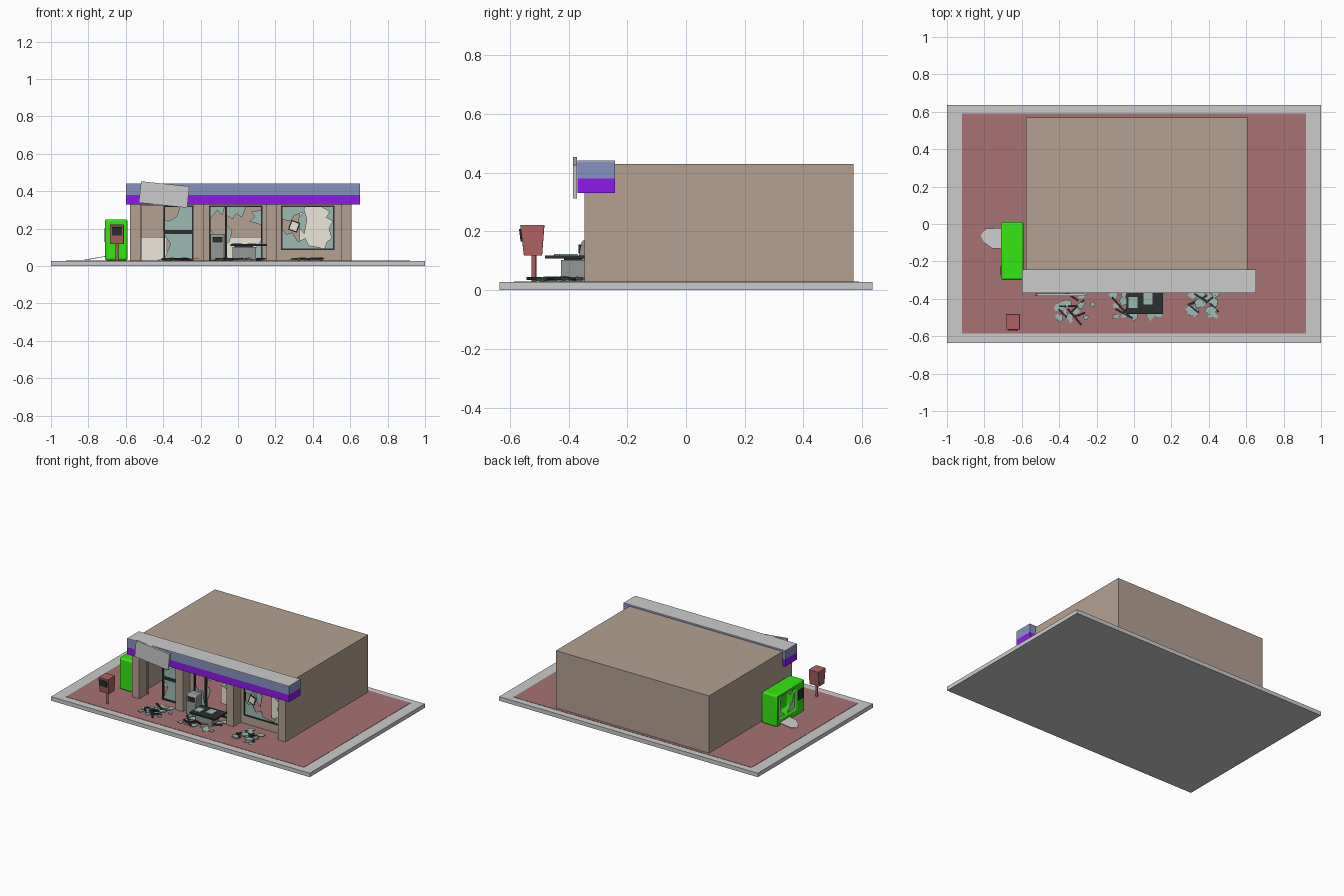
import bpy, bmesh, math, random
from mathutils import Vector, Matrix

if "Cube" in bpy.data.objects:
    bpy.data.objects.remove(bpy.data.objects["Cube"])
random.seed(7)

def mat(name, r, g, b):
    m = bpy.data.materials.new(name)
    m.diffuse_color = (r, g, b, 1)
    m.use_nodes = True
    m.node_tree.nodes["Principled BSDF"].inputs["Base Color"].default_value = m.diffuse_color
    return m

BROWN = mat("tan_wall", .46, .355, .285)
RED = mat("red_paving", .38, .17, .17)
BOX_RED = mat("red_paint", .42, .12, .12)
BLUE = mat("blue_band", .24, .29, .52)
PURPLE = mat("purple_band", .27, .01, .80)
GREEN = mat("green_paint", .035, .80, .006)
GLASS = mat("teal_glass", .34, .50, .45)
DARK = mat("dark_metal", .025, .03, .03)
CREAM = mat("cream_counter", .85, .80, .70)
STEEL = mat("grey_metal", .30, .31, .31)

def finish(name, bm, m=None, smooth=False, bevel=0):
    bmesh.ops.recalc_face_normals(bm, faces=bm.faces[:])
    me = bpy.data.meshes.new(name)
    bm.to_mesh(me)
    bm.free()
    ob = bpy.data.objects.new(name, me)
    bpy.context.collection.objects.link(ob)
    if m:
        me.materials.append(m)
    if bevel:
        b = ob.modifiers.new("bevel", 'BEVEL')
        b.width, b.segments, b.limit_method = bevel, 3, 'ANGLE'
    if smooth:
        bpy.context.view_layer.objects.active = ob
        ob.select_set(True)
        bpy.ops.object.shade_smooth_by_angle(angle=math.radians(50))
        ob.select_set(False)
    return ob

def add_box(bm, x0, x1, y0, y1, z0, z1, rot=None):
    c = Vector(((x0 + x1) / 2, (y0 + y1) / 2, (z0 + z1) / 2))
    M = Matrix.Translation(c) @ (rot or Matrix()) @ Matrix.Diagonal((x1 - x0, y1 - y0, z1 - z0, 1))
    return bmesh.ops.create_cube(bm, size=1, matrix=M)

def boxes(name, m, *dims, rot=None):
    bm = bmesh.new()
    for d in dims:
        add_box(bm, *d, rot=rot)
    return finish(name, bm, m)

def plate(bm, pts, offset):
    """Extruded polygon from 3D points."""
    f = bm.faces.new([bm.verts.new(p) for p in pts])
    r = bmesh.ops.extrude_face_region(bm, geom=[f], use_keep_orig=True)
    bmesh.ops.translate(bm, vec=offset, verts=[v for v in r['geom'] if isinstance(v, bmesh.types.BMVert)])

# ground
F = .03
boxes("pavement_slab", None, (-1, 1, -.635, .635, 0, .028))
boxes("red_forecourt", RED, (-.92, .92, -.585, .59, .02, F))

# building shell with front openings
boxes("building_shell", BROWN,
      (.592, .607, -.265, .57, F, .43), (-.577, -.562, -.265, .57, F, .43),
      (-.562, .592, .555, .57, F, .43), (-.562, .592, -.265, .555, .415, .43))
W = (-.265, -.25)
boxes("front_wall", BROWN, (-.562, .592, *W, .325, .415), (-.562, -.515, *W, F, .325),
      (-.24, -.155, *W, F, .325), (.13, .23, *W, F, .325), (.515, .592, *W, F, .325),
      (.23, .515, *W, F, .085))
boxes("front_pillars", BROWN, *[(x, x + .055, -.345, -.265, F, .425) for x in (-.577, -.24, .152, .552)])

# fascia and slipped sign board
boxes("fascia_purple", PURPLE, (-.598, .652, -.37, -.242, .33, .38))
boxes("fascia_blue", BLUE, (-.598, .652, -.37, -.242, .38, .438))
boxes("fascia_cap", None, (-.598, .652, -.37, -.242, .438, .442))
boxes("loose_sign_panel", None, (-.525, -.265, -.385, -.371, .325, .44), rot=Matrix.Rotation(math.radians(6), 4, 'Y'))

# interior
boxes("shop_counter", CREAM, (-.515, -.38, -.1, 0, F, .155), (-.06, .13, -.1, 0, F, .155))
boxes("tall_shelf", CREAM, (.33, .55, -.1, 0, F, .36))

# door and window frames
def frame(name, x0, x1, z0, z1, extra=(), t=.008):
    y = (-.268, -.252)
    boxes(name, DARK, (x0, x0 + t, *y, z0, z1), (x1 - t, x1, *y, z0, z1),
          (x0, x1, *y, z1 - t, z1), (x0, x1, *y, z0, z0 + t), *[(a, b, *y, c, d) for a, b, c, d in extra])
frame("door_frame", -.398, -.238, F, .325, [(-.398, -.238, .172, .192)])
frame("middle_window_frame", -.155, .13, F, .325, [(-.07, -.058, F, .325)])
frame("right_window_frame", .23, .515, .085, .325)

# broken panes: jagged polygons still in the frames
def panes(name, *polys):
    bm = bmesh.new()
    for p in polys:
        plate(bm, [(x, -.262, z) for x, z in p], (0, .004, 0))
    finish(name, bm, GLASS)
panes("door_glass",
      [(-.395, .035), (-.24, .035), (-.24, .18), (-.4, .18), (-.36, .12)],
      [(-.4, .185), (-.24, .185), (-.24, .32), (-.31, .32), (-.325, .27), (-.35, .25), (-.375, .24), (-.4, .25)])
panes("middle_window_glass",
      [(-.15, .32), (-.07, .32), (-.085, .27), (-.11, .3), (-.15, .25)],
      [(-.15, .2), (-.12, .16), (-.09, .17), (-.07, .04), (-.15, .04)],
      [(-.06, .32), (.045, .32), (.02, .26), (-.01, .28), (-.03, .25), (-.06, .27)],
      [(.125, .3), (.125, .22), (.06, .24), (.09, .265), (.07, .29)],
      [(-.06, .22), (-.03, .19), (-.045, .13), (-.06, .12)],
      [(.125, .14), (.1, .11), (.08, .04), (.125, .04)])
panes("right_window_glass",
      [(.235, .32), (.36, .32), (.35, .29), (.3, .27), (.28, .24), (.235, .25)],
      [(.235, .2), (.26, .17), (.29, .18), (.32, .13), (.36, .15), (.38, .11), (.44, .1), (.44, .09), (.235, .09)],
      [(.51, .32), (.51, .09), (.46, .09), (.475, .13), (.5, .15), (.485, .2), (.505, .24), (.47, .26), (.49, .29), (.44, .32)],
      [(.355, .3), (.37, .25), (.355, .17), (.33, .2), (.32, .25)])
boxes("hanging_notice", DARK, (.275, .325, -.272, -.267, .185, .24), rot=Matrix.Rotation(.35, 4, 'Y'))
boxes("hanging_notice_face", CREAM, (.281, .319, -.2735, -.272, .191, .234), rot=Matrix.Rotation(.35, 4, 'Y'))

# glass and bar debris in front of each bay
for i, (cx, cy, hx) in enumerate([(-.31, -.44, .10), (.01, -.42, .13), (.36, -.42, .09)]):
    bm = bmesh.new()
    for k in range(22):
        x, y = cx + random.uniform(-hx, hx), cy + random.uniform(-.08, .09)
        r, n, a0 = random.uniform(.014, .034), random.choice((4, 5, 6)), random.uniform(0, 6)
        z = F + .001 + random.uniform(0, .012)
        tilt = random.uniform(-.15, .15)
        pts = []
        for j in range(n):
            a, q = a0 + j * math.tau / n, r * random.uniform(.6, 1.1)
            pts.append((x + q * math.cos(a), y + q * math.sin(a), z + tilt * q * math.cos(a)))
        plate(bm, pts, (0, 0, .003))
    finish(f"glass_debris_{i}", bm, GLASS)
    bm = bmesh.new()
    for k in range(6):
        x, y = cx + random.uniform(-hx, hx) * .8, cy + random.uniform(-.06, .06)
        l = random.uniform(.03, .06)
        add_box(bm, x - l, x + l, y - .005, y + .005, F + .004, F + .014,
                rot=Matrix.Rotation(random.uniform(-1, 1), 4, 'Z'))
    finish(f"bar_debris_{i}", bm, DARK)

# cash desk and till
boxes("cash_desk", STEEL, (-.03, .095, -.425, -.345, F, .103))
boxes("desk_top", DARK, (-.04, .155, -.48, -.345, .108, .118), (-.02, .08, -.415, -.355, .1, .11))
boxes("desk_papers", GLASS, (-.03, .02, -.45, -.39, .118, .123), (.05, .1, -.43, -.37, .118, .122))
bm = bmesh.new()
plate(bm, [(-.147, y, z) for y, z in [(-.365, F), (-.365, .12), (-.355, .165), (-.345, .172), (-.29, .172), (-.29, F)]], (.075, 0, 0))
finish("cash_machine", bm, STEEL, bevel=.004)
boxes("cash_machine_screen", DARK, (-.135, -.084, -.366, -.35, .125, .155))

# green vending cabinet: opening pushed into its left face
bm = bmesh.new()
add_box(bm, -.71, -.59, -.30, .01, F, .25)
face = min(bm.faces, key=lambda f: f.calc_center_median().x)
bmesh.ops.inset_individual(bm, faces=[face], thickness=.03)
for v in face.verts:
    v.co.y = -.02 if v.co.y > -.145 else -.205
    v.co.z = .225 if v.co.z > .14 else .075
back = bmesh.ops.extrude_discrete_faces(bm, faces=[face])['faces'][0]
bmesh.ops.translate(bm, vec=(.07, 0, 0), verts=back.verts[:])
finish("green_cabinet", bm, GREEN, smooth=True, bevel=.014)
boxes("cabinet_keypad", DARK, (-.714, -.705, -.275, -.225, .13, .20))
bm = bmesh.new()
for p in [[(-.02, .225), (-.09, .225), (-.05, .19), (-.055, .14), (-.02, .11)],
          [(-.02, .08), (-.1, .075), (-.07, .1), (-.04, .15)],
          [(-.205, .075), (-.205, .2), (-.18, .13), (-.15, .11), (-.13, .075)],
          [(-.205, .225), (-.13, .225), (-.16, .19)]]:
    plate(bm, [(-.695, y, z) for y, z in p], (.004, 0, 0))
plate(bm, [(-.70, -.02, .052), (-.79, -.025, .036), (-.82, -.06, .032), (-.80, -.10, .035), (-.76, -.13, .042), (-.70, -.13, .052)], (0, 0, .003))
finish("cabinet_glass_shards", bm)

# red parcel box on a post
bm = bmesh.new()
plate(bm, [(-.685, y, z) for y, z in [(-.552, .117), (-.49, .117), (-.482, .222), (-.565, .222)]], (.075, 0, 0))
finish("red_post_box", bm, BOX_RED, bevel=.003)
boxes("post_box_slot", DARK, (-.674, -.621, -.566, -.555, .165, .208), rot=Matrix.Rotation(.12, 4, 'X'))
bm = bmesh.new()
bmesh.ops.create_cone(bm, cap_ends=True, segments=12, radius1=.008, radius2=.008, depth=.09,
                      matrix=Matrix.Translation((-.647, -.518, .074)))
finish("post_box_pole", bm, BOX_RED, smooth=True)
